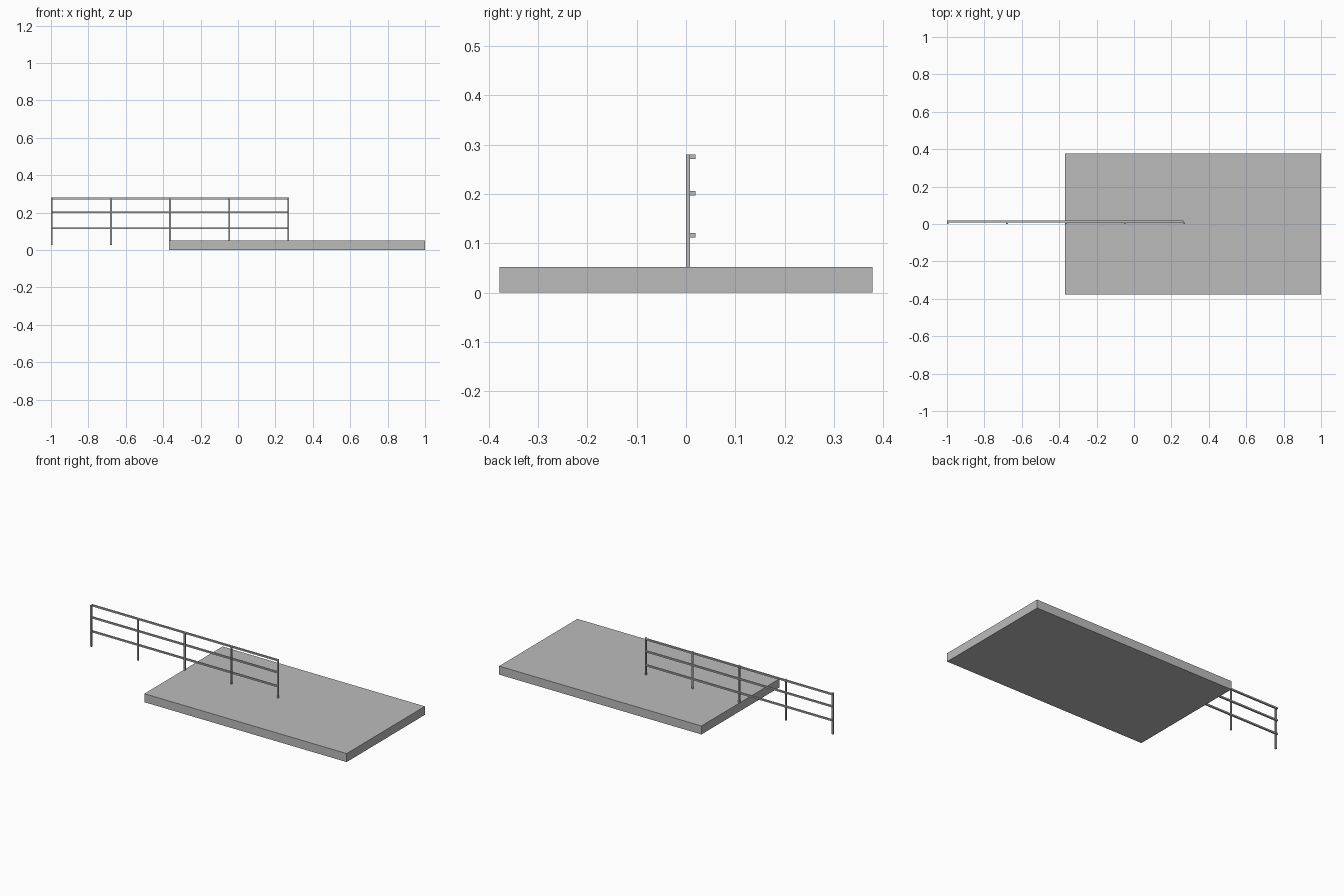
import bpy

if "Cube" in bpy.data.objects:
    bpy.data.objects.remove(bpy.data.objects["Cube"])

# One plain grey for everything
grey = bpy.data.materials.new("concrete_grey")
grey.diffuse_color = (0.5, 0.5, 0.5, 1)
grey.use_nodes = True
grey.node_tree.nodes["Principled BSDF"].inputs["Base Color"].default_value = grey.diffuse_color


def box(name, lo, hi):
    """Axis-aligned box between two corners."""
    bpy.ops.mesh.primitive_cube_add(size=1, location=[(a + b) / 2 for a, b in zip(lo, hi)])
    ob = bpy.context.object
    ob.name = name
    ob.scale = [b - a for a, b in zip(lo, hi)]
    bpy.ops.object.transform_apply(location=False, rotation=False, scale=True)
    ob.data.materials.append(grey)
    return ob


# Ground slab
box("slab", (-0.369, -0.378, 0), (1.0, 0.378, 0.052))

# Evenly spaced railing posts, some overhanging the slab edge
for i in range(5):
    x = -1 + i * 0.316
    box(f"post_{i + 1}", (x, 0, 0.027), (x + 0.009, 0.0085, 0.28))

# Three rails fixed to the back of the posts
for name, z in (("lower_rail", 0.112), ("middle_rail", 0.197), ("top_rail", 0.271)):
    box(name, (-1, 0.0085, z), (0.265, 0.019, z + 0.009))
